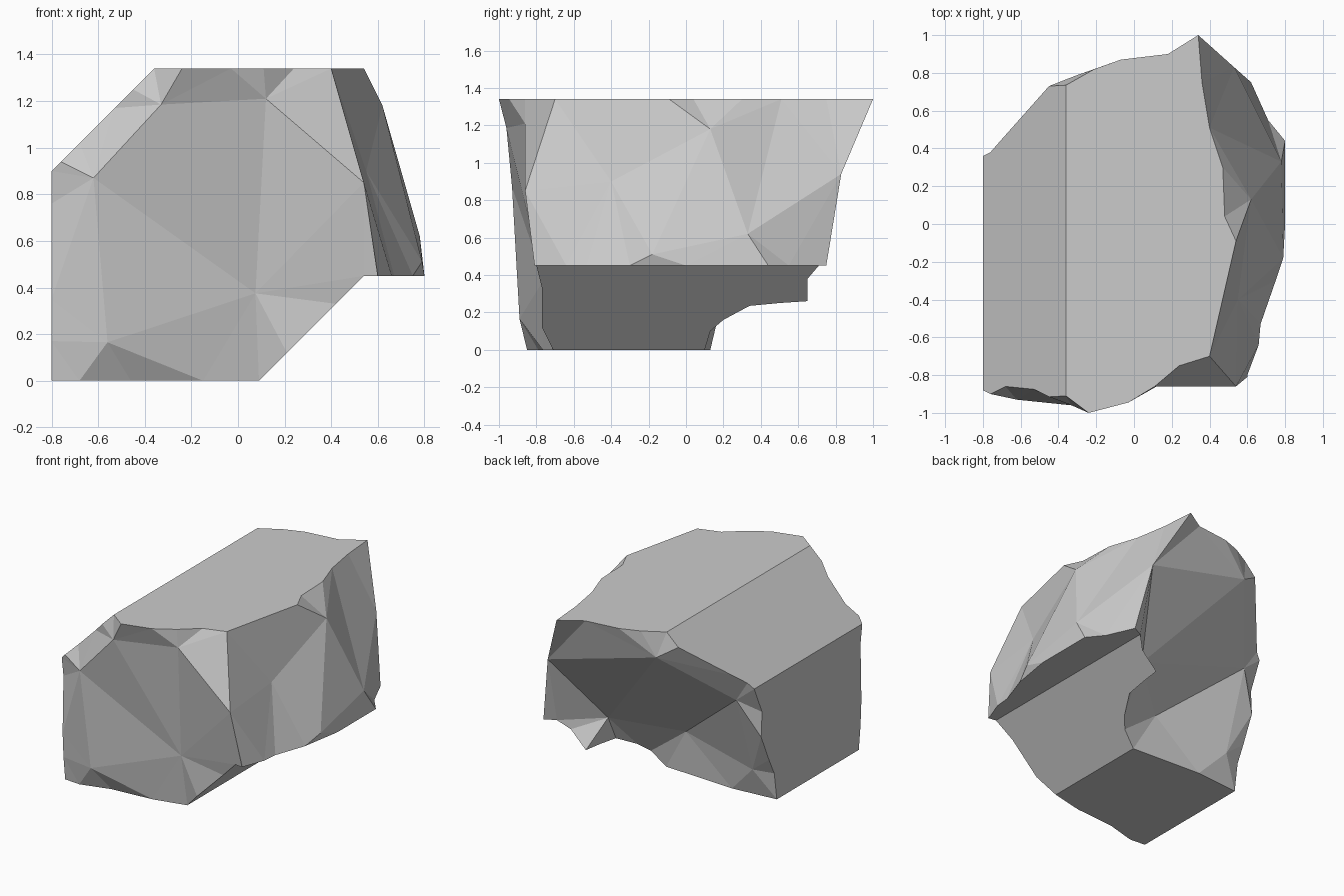
import bpy, bmesh
from mathutils import Vector
from mathutils.geometry import delaunay_2d_cdt

if "Cube" in bpy.data.objects:
    bpy.data.objects.remove(bpy.data.objects["Cube"])


def make_object(name, bm):
    bmesh.ops.recalc_face_normals(bm, faces=bm.faces[:])
    mesh = bpy.data.meshes.new(name)
    bm.to_mesh(mesh)
    bm.free()
    obj = bpy.data.objects.new(name, mesh)
    bpy.context.collection.objects.link(obj)
    return obj


def extrude_to(bm, axis, value):
    """Close a sheet into a solid that ends on a flat plane."""
    ret = bmesh.ops.extrude_face_region(bm, geom=bm.faces[:], use_keep_orig=True)
    for g in ret["geom"]:
        if isinstance(g, bmesh.types.BMVert):
            g.co[axis] = value


def rough_solid(name, rim, inner, axis, centre, far, ridges=()):
    """Faceted broken surface from (u, v, depth) points, widened past its rim.
    Ridges are pairs of points (rim index, or inner index after the rim) joined by an edge."""
    c, n = Vector(centre), len(rim)
    skirt = [(*(c + (Vector(p[:2]) - c) * 3), p[2]) for p in rim]
    pts = rim + inner + skirt
    edges = [(k + i, k + (i + 1) % n) for k in (0, n + len(inner)) for i in range(n)]
    verts, _, faces, orig, _, _ = delaunay_2d_cdt(
        [Vector(p[:2]) for p in pts], edges + list(ridges), [], 0, 1e-5)
    bm = bmesh.new()
    made = []
    for v, o in zip(verts, orig):
        w = pts[o[0]][2] if o else rim[0][2]
        made.append(bm.verts.new((v.x, w, v.y) if axis == 1 else (w, v.x, v.y)))
    for f in faces:
        bm.faces.new([made[i] for i in f])
    extrude_to(bm, axis, far)
    return make_object(name, bm)


def keep_inside(obj, cutter):
    cutter.hide_render = True
    mod = obj.modifiers.new("broken_side", "BOOLEAN")
    mod.operation, mod.solver, mod.object = "INTERSECT", "EXACT", cutter
    bpy.context.view_layer.update()
    dg = bpy.context.evaluated_depsgraph_get()
    mesh = bpy.data.meshes.new_from_object(obj.evaluated_get(dg))
    obj.modifiers.clear()
    obj.data = mesh
    bpy.data.objects.remove(cutter)


# Clean-cut block: flat base, slanted undercut, top and chamfered top edge
profile = [(-.8, 0), (.09, 0), (.54, .45), (.95, .45), (.95, 1.34), (-.36, 1.34), (-.8, .9)]
bm = bmesh.new()
bm.faces.new([bm.verts.new((x, -1.2, z)) for x, z in profile])
extrude_to(bm, 1, 1.2)
rock = make_object("broken_rock", bm)

# Front broken side, points are (x, z, y)
front_rim = [
    (-.8, 0, -.84), (-.68, 0, -.85), (-.46, 0, -.79), (-.15, 0, -.765), (.09, 0, -.71),
    (.21, .12, -.77), (.42, .33, -.77), (.54, .45, -.8), (.6, .45, -.81), (.54, .85, -.86),
    (.4, 1.34, -.7), (.24, 1.34, -.75), (.11, 1.34, -.86), (-.03, 1.34, -.945),
    (-.24, 1.34, -1), (-.36, 1.34, -.91), (-.45, 1.25, -.915), (-.53, 1.17, -.875),
    (-.68, 1.02, -.86), (-.76, .94, -.9), (-.8, .9, -.88), (-.8, .76, -.86),
    (-.8, .35, -.87), (-.8, .17, -.86)]
front_inner = [(-.62, .87, -.93), (-.33, 1.185, -.96), (.12, 1.21, -.86),
               (.075, .375, -.76), (-.56, .165, -.89)]
keep_inside(rock, rough_solid("front_cut", front_rim, front_inner, 1, (-.1, .67), 4,
                              [(28, 1), (28, 2), (28, 27), (27, 3), (27, 5)]))

# Back broken side, points are (x, z, y)
back_rim = [
    (-.8, 0, .1), (-.46, 0, .13), (.09, 0, .1), (.19, .1, .13), (.25, .16, .2),
    (.325, .235, .34), (.34, .25, .5), (.35, .26, .65), (.47, .38, .65), (.54, .45, .71),
    (.62, .45, .75), (.53, .94, .83), (.34, 1.34, 1), (.18, 1.34, .9), (-.07, 1.34, .87),
    (-.21, 1.34, .82), (-.36, 1.34, .735), (-.45, 1.25, .73), (-.69, 1.01, .46),
    (-.76, .94, .38), (-.8, .9, .36), (-.8, .7, .27), (-.8, .52, .28), (-.8, .32, .19),
    (-.8, .2, .13)]
# upper bulge, left knob, lower hollow, hollow above the lip, low left knob
back_inner = [(-.31, 1.16, .785), (-.66, .785, .367), (-.086, .31, .124),
              (.31, .43, .45), (-.66, .21, .18)]
keep_inside(rock, rough_solid("back_cut", back_rim, back_inner, 1, (-.1, .67), -4,
                              [(28, 26), (28, 11), (28, 25), (27, 26), (27, 28)]))

# Right broken side, points are (y, z, x)
right_rim = [
    (-.8, .45, .6), (-.64, .45, .66), (-.53, .45, .67), (-.3, .45, .75), (-.15, .45, .775),
    (0, .45, .8), (.44, .45, .8), (.55, .45, .71), (.75, .45, .62), (.83, .94, .53),
    (1, 1.34, .34), (.75, 1.34, .36), (.51, 1.34, .4), (.3, 1.34, .47), (.04, 1.34, .48),
    (-.09, 1.34, .54), (-.7, 1.34, .4), (-.86, .85, .54)]
right_inner = [(.33, .62, .78), (.13, 1.18, .62), (-.4, .9, .55), (-.18, .51, .79)]
keep_inside(rock, rough_solid("right_cut", right_rim, right_inner, 0, (0, .9), -4))
